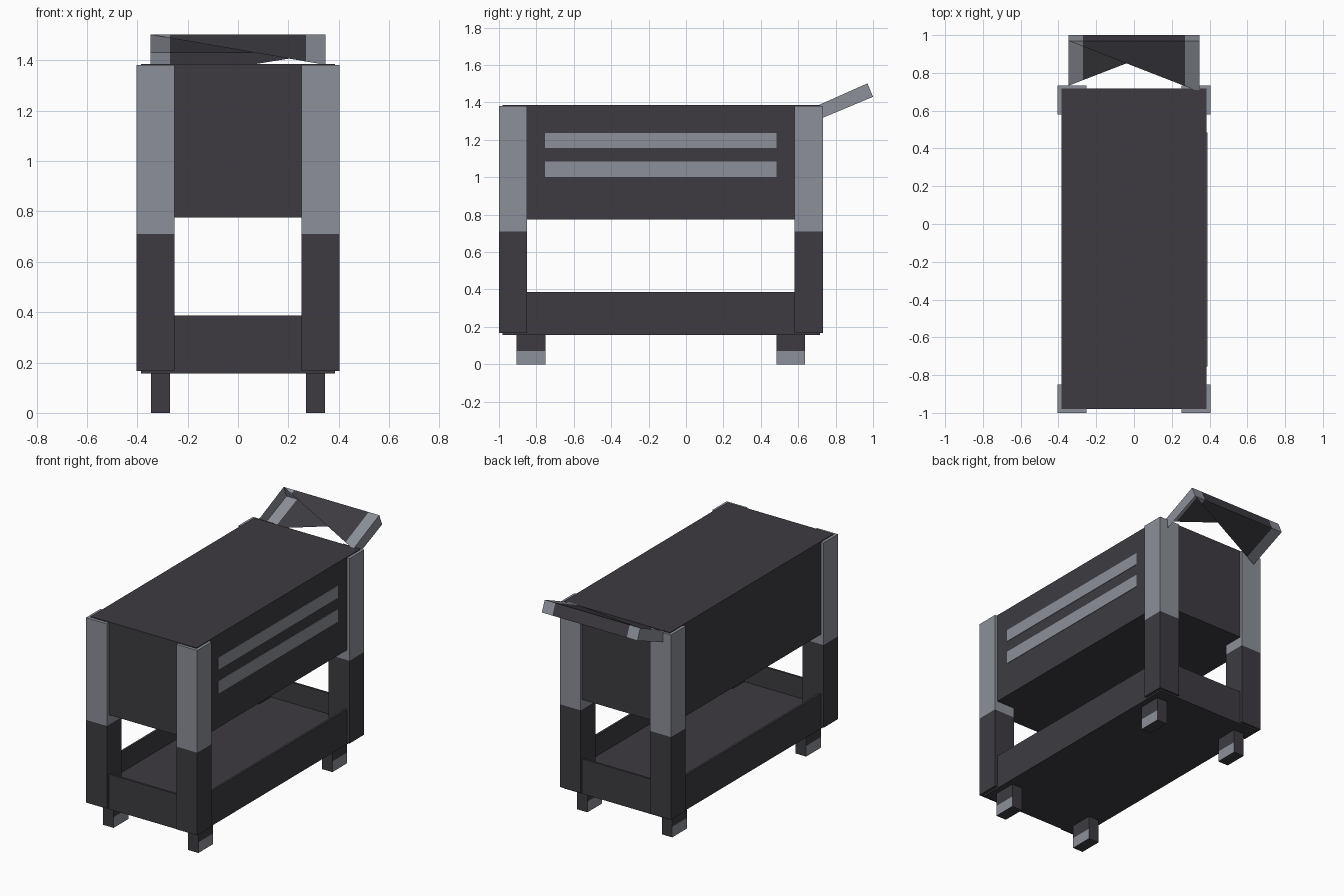
import bpy, bmesh
from mathutils import Vector

if "Cube" in bpy.data.objects:
    bpy.data.objects.remove(bpy.data.objects["Cube"])


def material(name, rgb):
    m = bpy.data.materials.new(name)
    m.diffuse_color = (*rgb, 1)
    m.use_nodes = True
    m.node_tree.nodes["Principled BSDF"].inputs["Base Color"].default_value = m.diffuse_color
    return m


DARK = material("dark_grey", (0.047, 0.044, 0.053))
LIGHT = material("light_grey", (0.262, 0.279, 0.314))


def finish(name, bm, is_light=None):
    """Turn a bmesh into an object; is_light(face) picks the light colour."""
    bm.normal_update()
    for f in bm.faces:
        f.material_index = int(bool(is_light and is_light(f)))
    mesh = bpy.data.meshes.new(name)
    bm.to_mesh(mesh)
    bm.free()
    mesh.materials.append(DARK)
    mesh.materials.append(LIGHT)
    obj = bpy.data.objects.new(name, mesh)
    bpy.context.collection.objects.link(obj)
    return obj


def box_mesh(lo, hi):
    bm = bmesh.new()
    bmesh.ops.create_cube(bm, size=1)
    for v in bm.verts:
        v.co = Vector([(a + b) / 2 + c * (b - a) for a, b, c in zip(lo, hi, v.co)])
    return bm


def cut(bm, point, normal):
    """Add an edge loop where a plane crosses the mesh."""
    bmesh.ops.bisect_plane(bm, geom=bm.verts[:] + bm.edges[:] + bm.faces[:],
                           plane_co=point, plane_no=normal)


# Upper cabinet
finish("cabinet", box_mesh((-0.385, -0.98, 0.775), (0.385, 0.717, 1.386)))

# Lower tray: a box with its top face inset and sunk
bm = box_mesh((-0.385, -0.98, 0.157), (0.385, 0.717, 0.386))
bm.normal_update()
top = max(bm.faces, key=lambda f: f.calc_center_median().z)
bmesh.ops.inset_region(bm, faces=[top], thickness=0.02)
rim = [e for e in top.edges]
sunk = bmesh.ops.extrude_discrete_faces(bm, faces=[top])["faces"][0]
for v in sunk.verts:
    v.co.z = 0.25
finish("tray", bm)

# Corner posts (two-tone) and feet (light band low on the sides)
for side, sx in (("left", -1), ("right", 1)):
    for end, post_y, foot_y in (("front", (-1.0, -0.85), (-0.905, -0.752)),
                                ("back", (0.58, 0.732), (0.485, 0.637))):
        x0, x1 = sorted((sx * 0.252, sx * 0.404))
        bm = box_mesh((x0, post_y[0], 0.167), (x1, post_y[1], 1.381))
        cut(bm, (0, 0, 0.71), (0, 0, 1))
        finish(f"{end}_{side}_post", bm,
               lambda f: f.calc_center_median().z > 0.71)

        x0, x1 = sorted((sx * 0.27, sx * 0.346))
        bm = box_mesh((x0, foot_y[0], 0), (x1, foot_y[1], 0.16))
        cut(bm, (0, 0, 0.07), (0, 0, 1))
        finish(f"{end}_{side}_foot", bm,
               lambda f: abs(f.normal.x) > 0.5 and f.calc_center_median().z < 0.07)

# Two long stripes on the right side of the cabinet
for name, z0, z1 in (("lower_stripe", 1.0, 1.083), ("upper_stripe", 1.157, 1.237)):
    finish(name, box_mesh((0.384, -0.755, z0), (0.388, 0.485, z1)), lambda f: True)

# Tilted handle: back bar, side arms, and one triangular web above and below
bm = bmesh.new()
W = 0.347
section = {"top_in": (0.70, 1.382), "top_out": (0.97, 1.502),
           "low_out": (1.0, 1.43), "low_in": (0.732, 1.318)}
L = {k: bm.verts.new((-W, *p)) for k, p in section.items()}
R = {k: bm.verts.new((W, *p)) for k, p in section.items()}
bm.faces.new((L["top_out"], R["top_in"], R["top_out"]))
bm.faces.new((L["low_out"], R["low_out"], L["low_in"]))
bm.faces.new((L["top_out"], R["top_out"], R["low_out"], L["low_out"]))
bm.faces.new([L[k] for k in section])
bm.faces.new([R[k] for k in reversed(section)])
for x in (-0.27, 0.27):
    cut(bm, (x, 0, 0), (1, 0, 0))
finish("handle", bm, lambda f: abs(f.calc_center_median().x) > 0.27)
